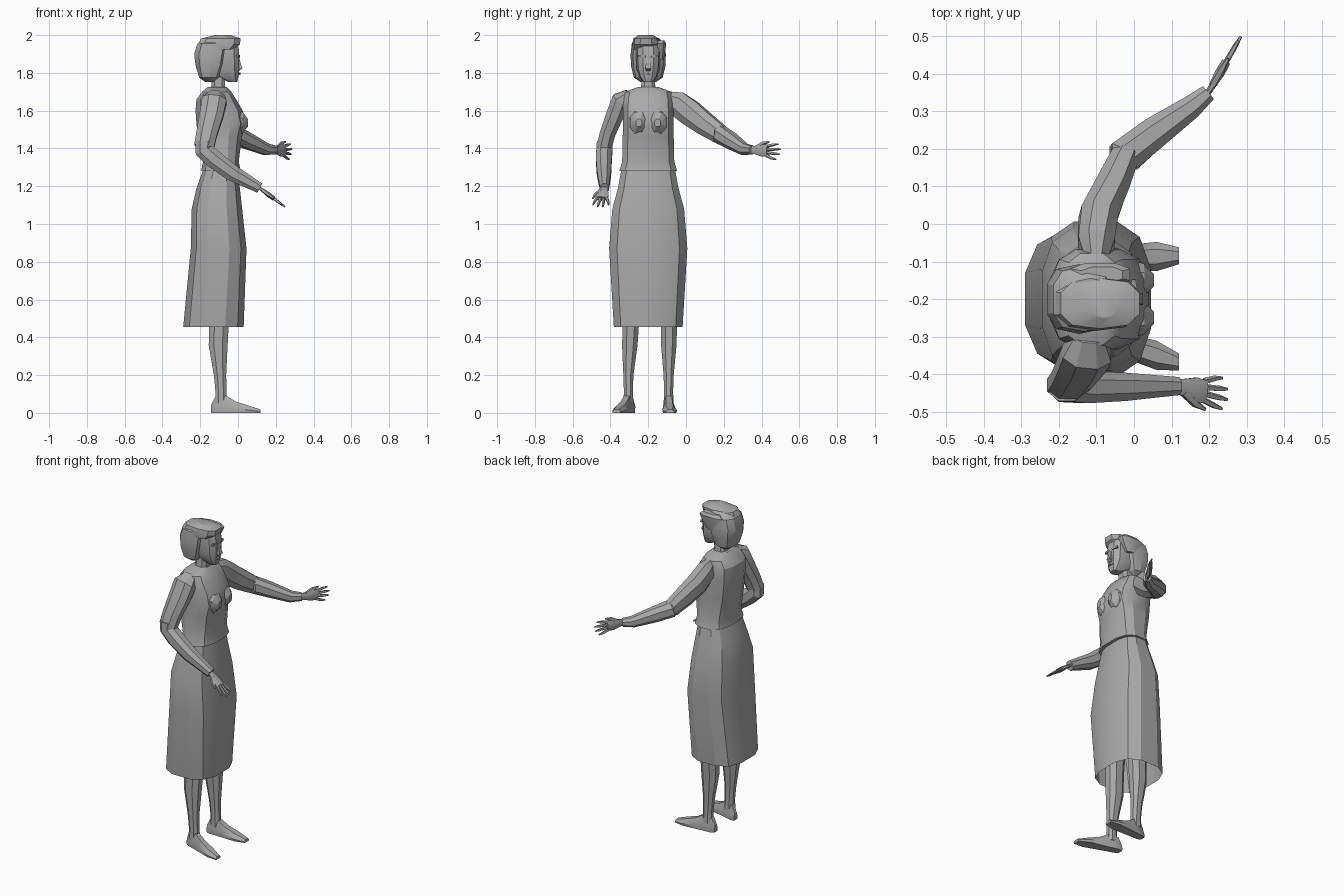
import bpy, bmesh, math
from mathutils import Vector

cube = bpy.data.objects.get("Cube")
if cube:
    bpy.data.objects.remove(cube)

gray = bpy.data.materials.new("plain gray")
gray.use_nodes = True
gray.diffuse_color = (.4, .4, .4, 1)
gray.node_tree.nodes["Principled BSDF"].inputs["Base Color"].default_value = gray.diffuse_color

X, Y, Z = Vector((1, 0, 0)), Vector((0, 1, 0)), Vector((0, 0, 1))
MIDDLE = -.2  # body centre line in y


def section(sides, power):
    """Superellipse with a flat side forward, reaching one unit both ways."""
    points = []
    for i in range(sides):
        angle = (i + .5) * math.tau / sides
        points.append([math.copysign(abs(f(angle)) ** power, f(angle)) for f in (math.cos, math.sin)])
    reach_u = max(u for u, v in points)
    reach_v = max(v for u, v in points)
    return [(u / reach_u, v / reach_v) for u, v in points]


def skin(name, rings, cap_start=True):
    """Bridge successive rings of points into one surface."""
    bm = bmesh.new()
    loops = [[bm.verts.new(point) for point in ring] for ring in rings]
    for lower, upper in zip(loops, loops[1:]):
        for i in range(len(lower)):
            bm.faces.new((lower[i - 1], lower[i], upper[i], upper[i - 1]))
    if cap_start:
        bm.faces.new(loops[0])
    bm.faces.new(loops[-1])
    bmesh.ops.recalc_face_normals(bm, faces=bm.faces)
    mesh = bpy.data.meshes.new(name)
    bm.to_mesh(mesh)
    bm.free()
    mesh.materials.append(gray)
    obj = bpy.data.objects.new(name, mesh)
    bpy.context.collection.objects.link(obj)
    bpy.ops.object.select_all(action="DESELECT")
    obj.select_set(True)
    bpy.context.view_layer.objects.active = obj
    bpy.ops.object.shade_smooth_by_angle(angle=math.radians(28))


def stack(name, levels, centre=MIDDLE, sides=12, cap_start=True):
    """Level sections, each given as height, back, front and half width."""
    rings = []
    for height, back, front, half in levels:
        middle, depth = (back + front) / 2, (front - back) / 2
        rings.append([Vector((middle + u * depth, centre + v * half, height))
                      for u, v in section(sides, .72)])
    skin(name, rings, cap_start)


def limb(name, joints, widths, across, flat=1, sides=8):
    """Tube through the joints; 'flat' is its thickness relative to its width."""
    rings = []
    for i, (joint, width) in enumerate(zip(joints, widths)):
        before, after = joints[max(i - 1, 0)], joints[min(i + 1, len(joints) - 1)]
        along = (after - before).normalized()
        side = (across - along * across.dot(along)).normalized()
        depth = along.cross(side) * flat
        rings.append([joint + (side * u + depth * v) * width / 2 for u, v in section(sides, .9)])
    skin(name, rings)


def points(*coords):
    return [Vector(c) for c in coords]


# Skirt, open at the hem
stack("skirt", [(.455, -.29, .03, .182), (.87, -.25, .045, .207), (1.08, -.245, .022, .19),
                (1.19, -.22, .01, .16), (1.3, -.18, -.01, .14)], cap_start=False)

# Blouse with flared lower edge
stack("blouse", [(1.28, -.195, .014, .153), (1.33, -.185, .004, .138), (1.46, -.21, .02, .135),
                 (1.53, -.22, .04, .134), (1.6, -.225, .025, .133), (1.66, -.22, -.01, .132),
                 (1.7, -.19, -.035, .122), (1.725, -.16, -.06, .055)])

# Bust
for side, y in (("right", -.25), ("left", -.15)):
    limb(f"{side}_bust", points((-.03, y, 1.54), (.025, y, 1.535), (.053, y, 1.535)),
         (.15, .11, .04), Z, flat=.8)

# Neck and head
stack("neck", [(1.69, -.15, -.06, .045), (1.74, -.14, -.07, .036), (1.82, -.14, -.06, .036)], sides=8)
stack("head", [(1.752, -.05, -.004, .027), (1.78, -.11, .002, .048), (1.82, -.16, .006, .061),
               (1.92, -.18, .006, .067), (1.965, -.16, -.01, .057)], sides=10)
face = MIDDLE
limb("nose", points((0, face, 1.885), (.006, face, 1.85), (.012, face, 1.826), (0, face, 1.815)),
     (.014, .022, .032, .02), Y, flat=.75, sides=4)
limb("lips", points((.003, face - .02, 1.793), (.007, face, 1.795), (.003, face + .02, 1.793)),
     (.006, .014, .006), Z, sides=4)
for side, sign in (("right", -1), ("left", 1)):
    limb(f"{side}_brow", points((.005, face + sign * .015, 1.887), (-.002, face + sign * .052, 1.89)),
         (.012, .012), Z, sides=4)

# Bobbed hair: back mass, swept crown and side wave
stack("hair_back", [(1.753, -.175, -.125, .043), (1.775, -.205, -.1, .076), (1.84, -.225, -.072, .092),
                    (1.9, -.232, -.06, .093), (1.955, -.215, -.05, .087), (1.985, -.17, -.06, .055)],
      sides=10)
stack("hair_crown", [(1.925, -.16, -.025, .07), (1.95, -.215, .01, .073), (1.982, -.195, .014, .067),
                     (2, -.12, -.04, .038)], centre=-.212, sides=10)
stack("hair_side_wave", [(1.87, -.14, -.055, .017), (1.92, -.17, -.025, .026), (1.955, -.17, -.01, .03),
                         (1.972, -.14, -.03, .02)], centre=-.135, sides=8)


def hand(side, wrist, tip, thumbward):
    """Flat open hand with four splayed fingers and a thumb."""
    reach = tip - wrist
    along = reach.normalized()
    out = (thumbward - along * thumbward.dot(along)).normalized()

    def at(fraction, offset):
        return wrist + reach * fraction + out * offset

    limb(f"{side}_palm", [at(-.1, 0), at(.1, 0), at(.35, 0), at(.55, 0)],
         (.036, .044, .066, .06), out, flat=.4)
    for i, finger in enumerate(("index", "middle", "ring", "little")):
        offset = .021 - .016 * i
        end = (.92, 1, .97, .85)[i]
        limb(f"{side}_{finger}_finger", [at(.5, offset), at(end - .15, offset * 1.5),
                                         at(end, offset * 1.7)], (.015, .013, .007), out, sides=5)
    limb(f"{side}_thumb", [at(.15, .012), at(.4, .037), at(.6, .046)], (.022, .018, .008), out, sides=5)


# Right arm: bent at the elbow, palm upward
right_elbow, right_wrist = points((-.18, -.432, 1.41), (.115, -.432, 1.19))
limb("right_upper_sleeve", points((-.12, -.3, 1.685), (-.125, -.345, 1.655), (-.14, -.375, 1.58),
                                  (-.165, -.415, 1.48)) + [right_elbow],
     (.08, .13, .125, .11, .105), X, flat=.75)
limb("right_forearm_sleeve", [right_elbow + Z * .03, right_elbow - Z * .02]
     + points((-.13, -.435, 1.345), (-.03, -.434, 1.27)) + [right_wrist],
     (.08, .085, .085, .075, .048), Y, flat=1.15)
hand("right", right_wrist, Vector((.25, -.46, 1.09)), -Y)

# Left arm: held out to the side, thumb up
left_elbow, left_wrist = points((-.025, .18, 1.475), (.198, .35, 1.392))
limb("left_upper_sleeve", points((-.1, -.1, 1.665), (-.1, -.05, 1.64), (-.095, .02, 1.59),
                                 (-.06, .1, 1.53)) + [left_elbow],
     (.08, .13, .135, .12, .1), Z, flat=.75)
limb("left_forearm_sleeve", [left_elbow - Y * .03, left_elbow]
     + points((.05, .24, 1.44), (.15, .31, 1.395)) + [left_wrist],
     (.08, .095, .085, .062, .045), Z)
hand("left", left_wrist, Vector((.285, .5, 1.388)), Z)


def leg(side, hip, ankle, toe):
    """Leg and shoe; hip, ankle and toe are positions across the body."""
    knee = (hip + ankle) / 2
    limb(f"{side}_leg", points((-.105, hip, .9), (-.1, hip, .5), (-.105, knee, .36),
                               (-.095, ankle, .2), (-.09, ankle, .11), (-.09, ankle, .05)),
         (.15, .105, .1, .065, .058, .065), X, flat=.82)
    # Shoe sections from heel to toe: position, width, height
    rings = []
    for x, width, height in ((-.142, .035, .045), (-.12, .056, .085), (-.065, .06, .092),
                             (-.01, .068, .06), (.06, .078, .037), (.12, .045, .018)):
        y = ankle + (toe - ankle) * (x + .09) / .2
        rings.append(points(*((x, y + reach * width / 2, rise * height) for reach, rise in
                              ((-.9, 0), (.9, 0), (1, .4), (.5, 1), (-.5, 1), (-1, .4)))))
    skin(f"{side}_shoe", rings)


leg("left", hip=-.09, ankle=-.092, toe=-.085)
leg("right", hip=-.29, ankle=-.305, toe=-.365)
